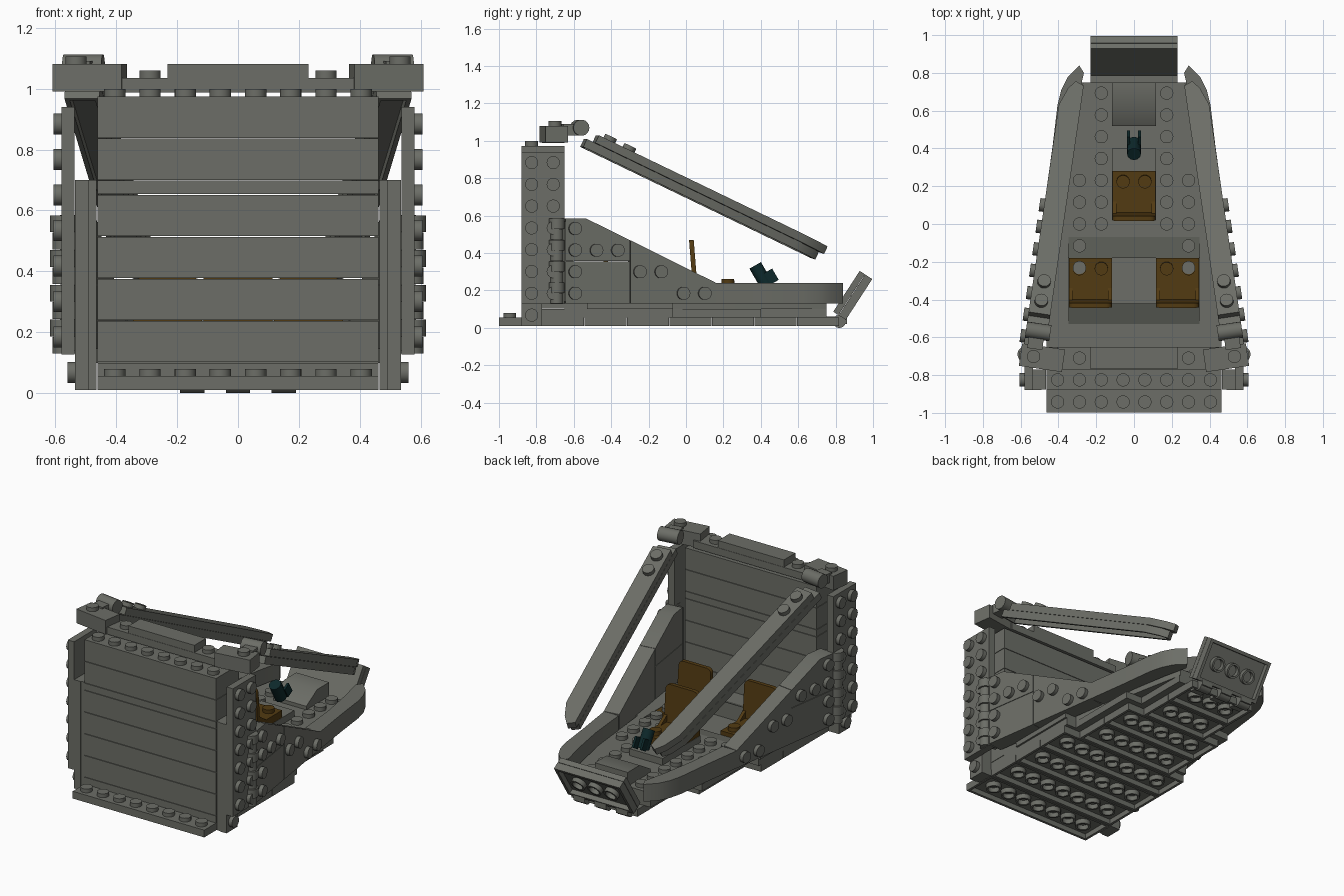
import bpy, bmesh, math
from mathutils import Matrix, Vector

cube = bpy.data.objects.get("Cube")
if cube:
    bpy.data.objects.remove(cube)

P = 0.1155           # stud pitch
PL = 0.046           # plate height
GAP = 0.0015         # seam between neighbouring bricks


def material(name, rgb):
    m = bpy.data.materials.new(name)
    m.use_nodes = True
    m.diffuse_color = (*rgb, 1)
    m.node_tree.nodes["Principled BSDF"].inputs["Base Color"].default_value = (*rgb, 1)
    return m


GREY = material("dark grey", (0.15, 0.155, 0.135))
BROWN = material("brown", (0.085, 0.043, 0.006))
TEAL = material("dark teal", (0.004, 0.022, 0.024))


def prism(bm, pts, axis, a, b):
    """Extrude a 2D outline along an axis from a to b; returns the face at a."""
    order = {"x": lambda p, c: (c, p[0], p[1]),
             "y": lambda p, c: (p[0], c, p[1]),
             "z": lambda p, c: (p[0], p[1], c)}[axis]
    low = [bm.verts.new(order(p, a)) for p in pts]
    high = [bm.verts.new(order(p, b)) for p in pts]
    n = len(pts)
    for i in range(n):
        j = (i + 1) % n
        bm.faces.new((low[i], low[j], high[j], high[i]))
    bm.faces.new(high)
    return bm.faces.new(low[::-1])


def box(bm, x0, x1, y0, y1, z0, z1):
    return prism(bm, [(x0, y0), (x1, y0), (x1, y1), (x0, y1)], "z", z0, z1)


def hollow(bm, face, wall, depth):
    """Open a recess upwards from a bottom face."""
    bm.normal_update()
    bmesh.ops.inset_region(bm, faces=[face], thickness=wall, use_even_offset=True)
    new = bmesh.ops.extrude_discrete_faces(bm, faces=[face])["faces"][0]
    bmesh.ops.translate(bm, verts=new.verts, vec=(0, 0, depth))


def disc(bm, x, y, z, r, h, axis="z", n=18):
    """Round peg starting at a point and running along an axis."""
    ring = [(r * math.cos(2 * math.pi * i / n), r * math.sin(2 * math.pi * i / n)) for i in range(n)]
    if axis == "z":
        return prism(bm, [(x + u, y + v) for u, v in ring], "z", z, z + h)
    return prism(bm, [(y + u, z + v) for u, v in ring], "x", x, x + h)


def studs(bm, places, axis="z"):
    for p in places:
        disc(bm, *p, 0.035, 0.025, axis)


def finish(name, bm, mat, matrix=Matrix()):
    bm.transform(matrix)
    bmesh.ops.recalc_face_normals(bm, faces=bm.faces)
    me = bpy.data.meshes.new(name)
    bm.to_mesh(me)
    bm.free()
    me.materials.append(mat)
    ob = bpy.data.objects.new(name, me)
    bpy.context.scene.collection.objects.link(ob)
    bpy.ops.object.select_all(action="DESELECT")
    ob.select_set(True)
    bpy.context.view_layer.objects.active = ob
    bpy.ops.object.shade_smooth_by_angle(angle=math.radians(35))
    return ob


# Hollow base plates, narrowing in steps towards the nose
step = 1.82 / 8
for i, wide in enumerate((8, 8, 8, 8, 6, 6, 4, 4)):
    bm = bmesh.new()
    y0, half = -1 + i * step, wide * P / 2
    hollow(bm, box(bm, -half, half, y0 + GAP, y0 + step - GAP, 0.01, 0.01 + PL), 0.016, 0.032)
    for k in range(wide - 1):
        ring = disc(bm, (k - wide / 2 + 1) * P, y0 + step / 2, 0.012, 0.046, 0.032)
        hollow(bm, ring, 0.012, 0.03)
    if i == 0:
        studs(bm, [((k - 3.5) * P, y0 + P / 2, 0.055) for k in range(8)])
    finish(f"base_plate_{i + 1}", bm, GREY)

# Second floor layer and upper floor
bm = bmesh.new()
box(bm, -4 * P, 4 * P, -0.88, -0.07, 0.056, 0.1)
box(bm, -3.4 * P, 3.4 * P, -0.07, 0.4, 0.056, 0.1)
box(bm, -2.4 * P, 2.4 * P, 0.4, 0.75, 0.056, 0.1)
finish("middle_floor", bm, GREY)

bm = bmesh.new()
box(bm, -4 * P, 4 * P, -0.65, -0.53, 0.1, 0.147)
for s in (-1, 1):
    box(bm, min(s * 3 * P, s * 4.1 * P), max(s * 3 * P, s * 4.1 * P), -0.53, -0.07, 0.1, 0.147)
prism(bm, [(-0.39, -0.07), (0.39, -0.07), (0.34, 0.4), (0.27, 0.75), (-0.27, 0.75), (-0.34, 0.4)], "z", 0.1, 0.147)
for s in (-1, 1):
    studs(bm, [(s * 1.5 * P, r * P, 0.147) for r in range(7)])
    studs(bm, [(s * 2.5 * P, r * P, 0.147) for r in range(-2, 3)])
finish("upper_floor", bm, GREY)

# Sloped strips around the rear seats
bm = bmesh.new()
prism(bm, [(-0.42, 0.1), (-0.42, 0.2), (-0.53, 0.147), (-0.53, 0.1)], "x", -3 * P, 3 * P)
prism(bm, [(-0.07, 0.1), (-0.07, 0.147), (-0.18, 0.12), (-0.18, 0.1)], "x", -3 * P, 3 * P)
finish("seat_well", bm, GREY)

# Nose console and pedestals
bm = bmesh.new()
prism(bm, [(0.52, 0.147), (0.52, 0.17), (0.63, 0.235), (0.75, 0.235), (0.75, 0.147)], "x", -P, P)
finish("nose_console", bm, GREY)
bm = bmesh.new()
box(bm, -P, P, 0.02, 0.4, 0.147, 0.19)
finish("centre_pedestal", bm, GREY)

# Bulkhead built in courses
z = 0.101
for i, h in enumerate((3, 3, 3, 3, 1, 3, 3)):
    bm = bmesh.new()
    top = z + h * PL
    box(bm, -4 * P, 4 * P, -0.88, -0.65, z + GAP, top - GAP)
    if i == 6:
        studs(bm, [((k - 3.5) * P, -0.825, top - GAP) for k in range(8)])
    finish(f"bulkhead_course_{i + 1}", bm, GREY)
    z = top

# Cross bar and tile over the bulkhead
bm = bmesh.new()
box(bm, -3.5 * P, 3.5 * P, -0.77, -0.65, 0.988, 1.034)
box(bm, -2 * P, 2 * P, -0.768, -0.652, 1.034, 1.08)
studs(bm, [(s * 2.5 * P, -0.71, 1.034) for s in (-1, 1)])
finish("top_cross_bar", bm, GREY)

# Parts repeated on both sides
SPLAY = Matrix.Translation((0.49, 0, 0)) @ Matrix.Rotation(math.radians(8.3), 4, "Z")
STRUT = SPLAY @ Matrix.Translation((0, -0.555, 0.968)) @ Matrix.Rotation(math.radians(-25.5), 4, "X")
for side, s in (("left", 1), ("right", -1)):
    flip = Matrix.Scale(s, 4, Vector((1, 0, 0)))

    # Corner pillar and outer panel with sideways studs
    bm = bmesh.new()
    box(bm, 0.465, 0.49, -0.875, -0.77, 0.01, 0.7)
    box(bm, 0.49, 0.535, -0.88, -0.77, 0.01, 0.7)
    studs(bm, [(0.535, -0.825, 0.068)], "x")
    finish(f"{side}_corner_pillar", bm, GREY, flip)
    bm = bmesh.new()
    box(bm, 0.536, 0.58, -0.88, -0.65, 0.127, 0.94)
    studs(bm, [(0.58, y, 0.185 + k * 0.1165) for y in (-0.825, -0.71) for k in range(7)], "x")
    finish(f"{side}_outer_panel", bm, GREY, flip)

    # Hinge column joining panel and side wall
    bm = bmesh.new()
    for k in range(8):
        disc(bm, 0.575, -0.69, 0.13 + k * 0.057, 0.042 if k % 2 else 0.034, 0.055)
    box(bm, 0.5, 0.57, -0.69, -0.6, 0.14, 0.57)
    finish(f"{side}_wall_hinge", bm, GREY, flip)

    # Sloping side wall
    bm = bmesh.new()
    prism(bm, [(-0.65, 0.13), (-0.302, 0.13), (-0.302, 0.354), (-0.65, 0.354)], "x", -0.1, 0)
    prism(bm, [(-0.65, 0.357), (-0.302, 0.357), (-0.302, 0.469), (-0.54, 0.585), (-0.65, 0.585)], "x", -0.1, 0)
    prism(bm, [(-0.3, 0.13), (0.16, 0.13), (0.16, 0.242), (-0.3, 0.468)], "x", -0.1, 0)
    studs(bm, [(0, -0.6, 0.185 + k * 0.1155) for k in range(4)], "x")
    studs(bm, [(0, y, 0.415) for y in (-0.485, -0.37)], "x")
    studs(bm, [(0, y, 0.3) for y in (-0.25, -0.135)], "x")
    studs(bm, [(0, y, 0.185) for y in (-0.015, 0.1)], "x")
    finish(f"{side}_side_wall", bm, GREY, SPLAY if s == 1 else flip @ SPLAY)

    # Curved nose rail
    bm = bmesh.new()
    prism(bm, [(0.467, 0.155), (0.43, 0.42), (0.405, 0.63), (0.385, 0.71), (0.35, 0.78), (0.29, 0.84),
               (0.265, 0.8), (0.3, 0.65), (0.34, 0.42), (0.365, 0.155)], "z", 0.13, 0.24)
    finish(f"{side}_nose_rail", bm, GREY, flip)

    # Canopy strut with hollow underside and tapered tip
    bm = bmesh.new()
    low = prism(bm, [(-0.116, 0), (0, 0), (0, 1.26), (-0.035, 1.36), (-0.07, 1.4), (-0.116, 1.38)], "z", 0, PL)
    hollow(bm, low, 0.016, 0.03)
    prism(bm, [(-0.116, 0.05), (0, 0.05), (0, 1.28), (-0.035, 1.38), (-0.07, 1.43), (-0.116, 1.41)],
          "z", PL + GAP, 2 * PL)
    studs(bm, [(-0.058, y, 2 * PL) for y in (0.12, 0.235)])
    finish(f"{side}_canopy_strut", bm, GREY, flip @ STRUT)

    # Strut hinge on the bulkhead top
    bm = bmesh.new()
    box(bm, -0.22, 0.01, -0.76, -0.64, 0.99, 1.08)
    box(bm, -0.1, -0.02, -0.66, -0.57, 1.03, 1.09)
    studs(bm, [(-0.06, -0.7, 1.08)])
    disc(bm, -0.13, -0.565, 1.07, 0.043, 0.13, "x")
    finish(f"{side}_strut_hinge", bm, GREY, flip @ SPLAY)

# Raised nose flap with hinge
bm = bmesh.new()
hollow(bm, box(bm, -2 * P, 2 * P, 0.035, 0.295, -0.03, 0.015), 0.02, 0.03)
box(bm, -2 * P, 2 * P, 0.035, 0.295, 0.017, 0.05)
for k in (-1, 0, 1):
    hollow(bm, disc(bm, k * P, 0.165, -0.028, 0.046, 0.032), 0.012, 0.03)
finish("nose_flap", bm, GREY, Matrix.Translation((0, 0.81, 0.03)) @ Matrix.Rotation(math.radians(57), 4, "X"))
bm = bmesh.new()
for x in (-0.19, -0.04, 0.11):
    disc(bm, x, 0.82, 0.035, 0.035, 0.08, "x")
    box(bm, x, x + 0.08, 0.75, 0.86, 0.02, 0.06)
finish("nose_hinge", bm, GREY)

# Seats with leaning rounded backs
for name, x, y, z in (("centre", 0, 0.02, 0.19), ("left", 2 * P, -0.44, 0.1), ("right", -2 * P, -0.44, 0.1)):
    bm = bmesh.new()
    w = P - 0.002
    box(bm, -w, w, 0, 0.26, 0, PL)
    studs(bm, [(t * P / 2, 0.205, PL) for t in (-1, 1)])
    arc = [(c * (w - 0.03) + c * 0.03 * math.cos(a), 0.25 + 0.03 * math.sin(a))
           for c, angs in ((1, (0, 0.5, 1.05, 1.57)), (-1, (1.57, 1.05, 0.5, 0))) for a in angs]
    prism(bm, [(-w, PL), (w, PL)] + arc, "y", 0.015, 0.04)
    for t in (-1, 1):
        prism(bm, [(0.02, PL), (0.1, PL), (0.04, 0.09), (0.02, 0.09)], "x", t * w, t * (w - 0.02))
    for v in bm.verts:
        v.co.y -= max(0, v.co.z - PL) * 0.08
    finish(f"{name}_seat", bm, BROWN, Matrix.Translation((x, y, z)))

# Control lever
bm = bmesh.new()
disc(bm, 0, 0, -0.04, 0.036, 0.12)
for t in (-1, 1):
    box(bm, t * 0.036, t * 0.022, 0.02, 0.07, -0.05, 0.02)
finish("control_lever", bm, TEAL, Matrix.Translation((0, 0.41, 0.265)) @ Matrix.Rotation(math.radians(30), 4, "X"))
